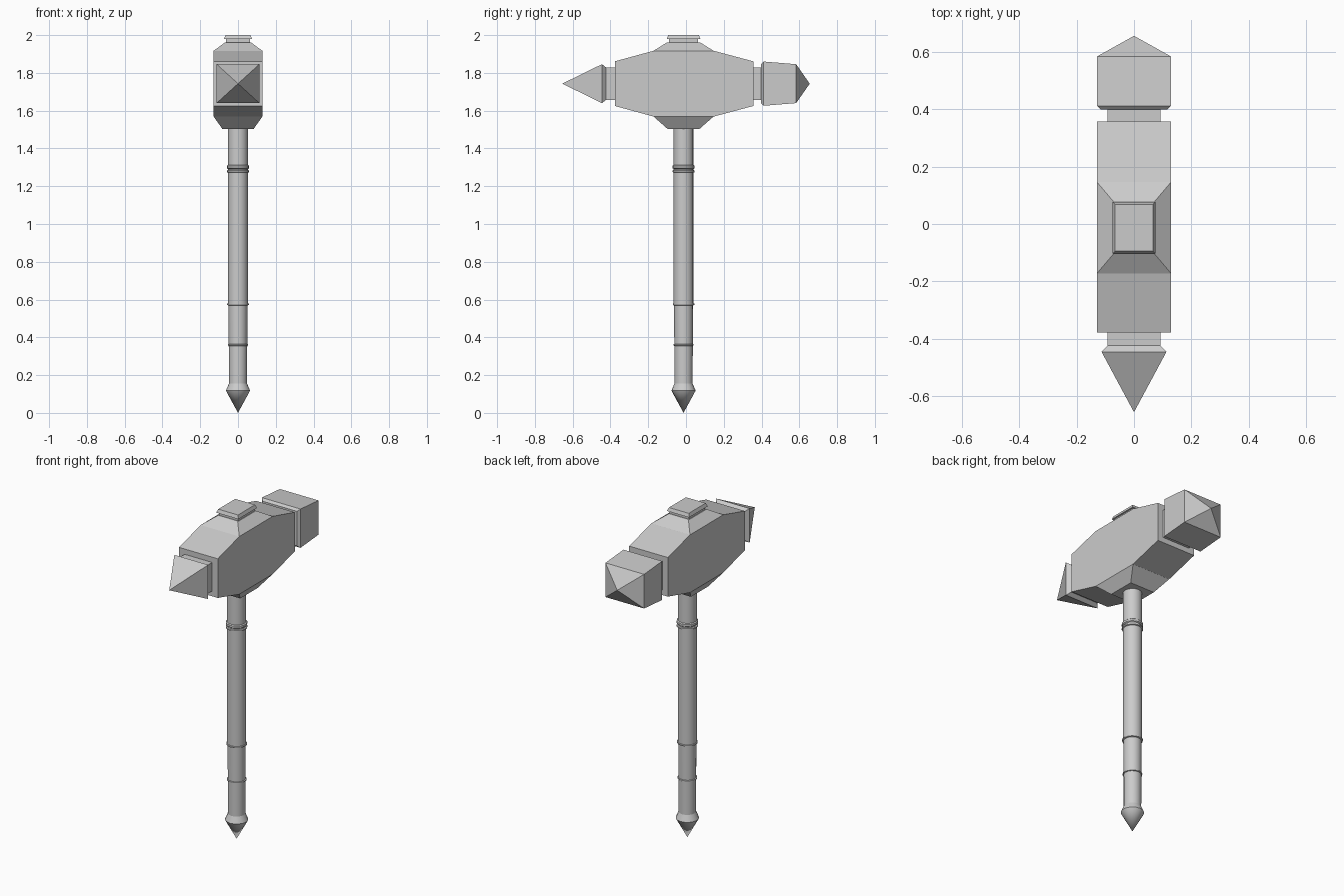
import bpy, bmesh, math

if "Cube" in bpy.data.objects:
    bpy.data.objects.remove(bpy.data.objects["Cube"])

CY = -0.013    # y of the shaft axis
CZ = 1.743     # height of the head axis


def finish(name, bm):
    bmesh.ops.remove_doubles(bm, verts=bm.verts, dist=1e-5)
    bmesh.ops.recalc_face_normals(bm, faces=bm.faces)
    mesh = bpy.data.meshes.new(name)
    bm.to_mesh(mesh)
    bm.free()
    ob = bpy.data.objects.new(name, mesh)
    bpy.context.collection.objects.link(ob)
    return ob


def loft(name, rings):
    """Skin a list of equally sized vertex rings; single-point rings make tips."""
    bm = bmesh.new()
    loops = [[bm.verts.new(p) for p in r] for r in rings]
    for a, b in zip(loops, loops[1:]):
        n = max(len(a), len(b))
        for i in range(n):
            j = (i + 1) % n
            if len(b) == 1:
                bm.faces.new((a[i], a[j], b[0]))
            elif len(a) == 1:
                bm.faces.new((a[0], b[j], b[i]))
            else:
                bm.faces.new((a[i], a[j], b[j], b[i]))
    for end in (loops[0], loops[-1]):
        if len(end) > 2:
            bm.faces.new(end)
    return finish(name, bm)


SIGNS = ((-1, -1), (1, -1), (1, 1), (-1, 1))


def along_y(name, sections):
    """Sections are (y, half width x, half height z)."""
    loft(name, [[(sx * hx, y, CZ + sz * hz) for sx, sz in SIGNS] if hx else [(0, y, CZ)]
                for y, hx, hz in sections])


def along_z(name, sections):
    """Sections are (z, half width x, half depth y)."""
    loft(name, [[(sx * hx, CY + sy * hy, z) for sx, sy in SIGNS] for z, hx, hy in sections])


def turned(name, profile, sides=16):
    """Round part about the shaft axis; profile points are (radius, z)."""
    rings = []
    for r, z in profile:
        angles = [2 * math.pi * i / sides for i in range(sides)]
        rings.append([(r * math.cos(a), CY + r * math.sin(a), z) for a in angles]
                     if r else [(0, CY, z)])
    ob = loft(name, rings)
    bpy.ops.object.select_all(action='DESELECT')
    ob.select_set(True)
    bpy.context.view_layer.objects.active = ob
    bpy.ops.object.shade_smooth_by_angle(angle=math.radians(30))


# Head block with its faceted top and bottom
along_y("head_block", [(-0.377, 0.129, 0.118), (-0.172, 0.129, 0.174),
                       (0.147, 0.129, 0.174), (0.357, 0.129, 0.118)])
along_z("head_top", [(1.917, 0.129, 0.159), (1.962, 0.068, 0.087)])
along_z("head_socket", [(1.502, 0.082, 0.083), (1.569, 0.129, 0.159)])

# Cap on top of the head
along_z("cap_neck", [(1.955, 0.064, 0.077), (1.985, 0.064, 0.077)])
along_z("cap", [(1.98, 0.074, 0.089), (2.0, 0.066, 0.081)])

# Spike end
along_y("spike_neck", [(-0.43, 0.092, 0.086), (-0.37, 0.092, 0.086)])
along_y("spike", [(-0.423, 0.092, 0.086), (-0.445, 0.113, 0.103), (-0.655, 0, 0)])

# Striking end
along_y("hammer_neck", [(0.35, 0.092, 0.086), (0.405, 0.092, 0.086)])
along_y("hammer_face", [(0.398, 0.115, 0.104), (0.411, 0.129, 0.117),
                        (0.583, 0.129, 0.103), (0.655, 0, 0)])

# Shaft, grip and pointed pommel
turned("shaft", [(0.053, 0.57), (0.053, 1.51)])
turned("grip", [(0.048, 0.14), (0.050, 0.575)])
turned("pommel", [(0.047, 0.158), (0.064, 0.118), (0, 0)])

# Raised bands around the shaft
for name, z, r, h in (("upper_band", 1.302, 0.059, 0.012), ("lower_band", 1.279, 0.059, 0.008),
                      ("grip_top_band", 0.575, 0.057, 0.007), ("grip_band", 0.36, 0.054, 0.006)):
    turned(name, [(r - 0.008, z - h), (r, z - h / 2), (r, z + h / 2), (r - 0.008, z + h)])
